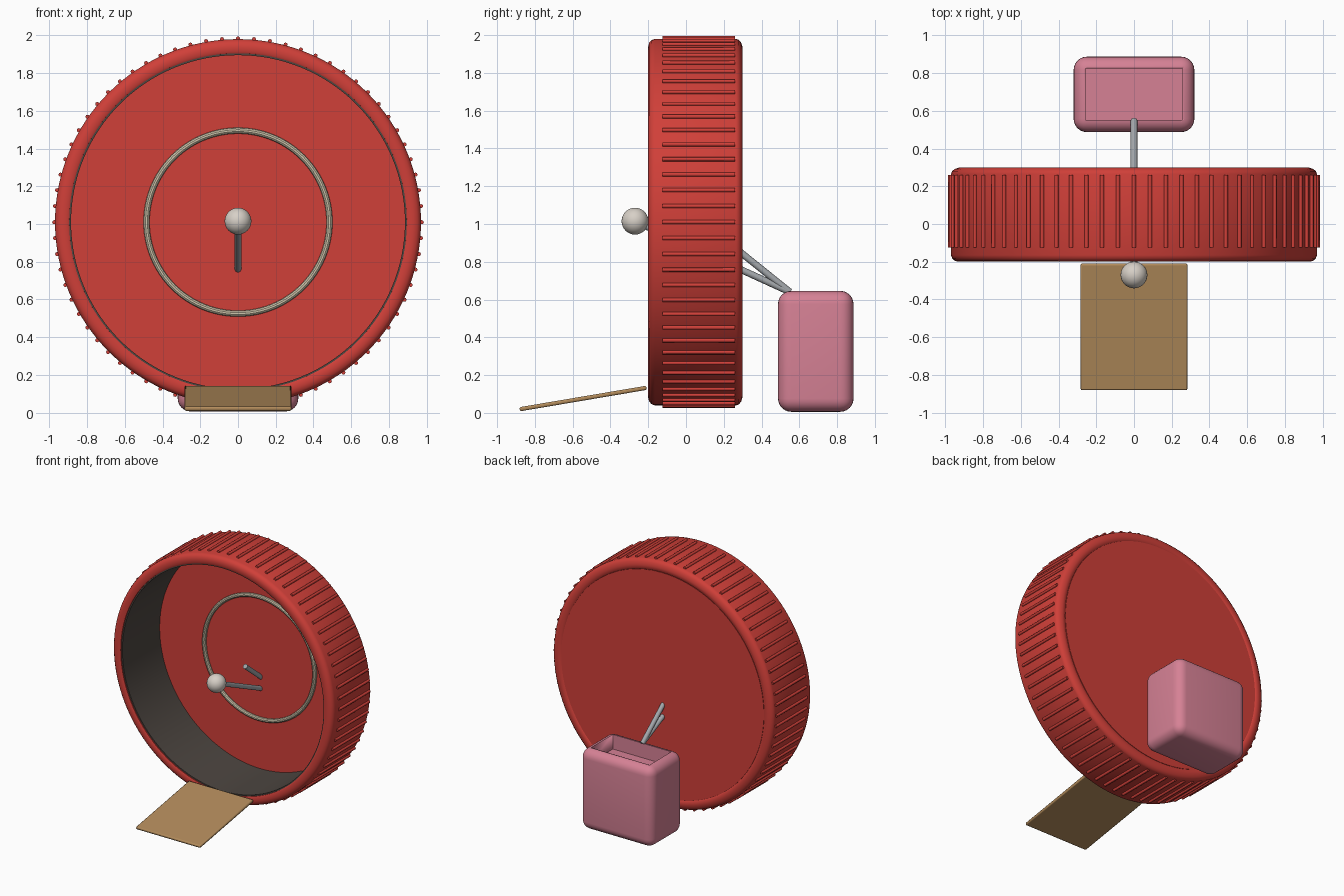
import bpy, bmesh, math
from mathutils import Vector

if "Cube" in bpy.data.objects:
    bpy.data.objects.remove(bpy.data.objects["Cube"])

CZ = 1.01  # wheel axis height


def mat(name, rgb):
    m = bpy.data.materials.new(name)
    m.diffuse_color = (*rgb, 1)
    m.use_nodes = True
    m.node_tree.nodes["Principled BSDF"].inputs["Base Color"].default_value = m.diffuse_color
    return m


RED = mat("red_plastic", (0.63, 0.05, 0.04))
DARK = mat("dark_lining", (0.075, 0.062, 0.053))
PINK = mat("pink_plastic", (0.67, 0.22, 0.30))
TAN = mat("tan_wood", (0.45, 0.26, 0.105))
CREAM = mat("cream_ring", (0.62, 0.56, 0.41))
PEARL = mat("pearl_knob", (0.68, 0.63, 0.57))
STEEL = mat("grey_steel", (0.36, 0.38, 0.40))


def finish(name, bm, material, angle=35):
    bmesh.ops.recalc_face_normals(bm, faces=bm.faces)
    me = bpy.data.meshes.new(name)
    bm.to_mesh(me)
    bm.free()
    me.materials.append(material)
    ob = bpy.data.objects.new(name, me)
    bpy.context.collection.objects.link(ob)
    bpy.ops.object.select_all(action='DESELECT')
    ob.select_set(True)
    bpy.context.view_layer.objects.active = ob
    bpy.ops.object.shade_smooth_by_angle(angle=math.radians(angle))
    return ob


def lathe(name, profile, material, steps=128):
    """Revolve a closed (radius, y) profile around the wheel axis."""
    bm = bmesh.new()
    n = len(profile)
    rings = []
    for i in range(steps):
        a = 2 * math.pi * i / steps
        rings.append([bm.verts.new((r * math.sin(a), y, CZ + r * math.cos(a)))
                      for r, y in profile])
    for i in range(steps):
        p, q = rings[i], rings[(i + 1) % steps]
        for j in range(n):
            k = (j + 1) % n
            bm.faces.new((p[j], p[k], q[k], q[j]))
    return finish(name, bm, material)


def add_rod(bm, a, b, r, sides=16):
    a, b = Vector(a), Vector(b)
    d = b - a
    m = d.to_track_quat('Z', 'Y').to_matrix().to_4x4()
    m.translation = (a + b) / 2
    bmesh.ops.create_cone(bm, cap_ends=True, segments=sides, radius1=r,
                          radius2=r, depth=d.length, matrix=m)


def add_box(bm, lo, hi):
    g = bmesh.ops.create_cube(bm, size=1)
    for v in g['verts']:
        v.co = [l + (c + 0.5) * (h - l) for c, l, h in zip(v.co, lo, hi)]


# Outer drum with rounded lips
lathe("wheel_drum", [
    (0.895, -0.195), (0.905, -0.20), (0.93, -0.20), (0.95, -0.195),
    (0.964, -0.182), (0.97, -0.165), (0.97, 0.265), (0.965, 0.280),
    (0.95, 0.292), (0.925, 0.30), (0.90, 0.298), (0.89, 0.290)], RED)

# Dark running surface inside the drum
lathe("running_surface", [(0.885, -0.188), (0.896, -0.188),
                          (0.896, 0.288), (0.885, 0.288)], DARK)

# Back plate
bm = bmesh.new()
add_rod(bm, (0, 0.280, CZ), (0, 0.294, CZ), 0.891, 128)
finish("back_plate", bm, RED)

# Grip ribs around the drum
bm = bmesh.new()
for i in range(72):
    a = 2 * math.pi * i / 72
    x, z = 0.974 * math.sin(a), CZ + 0.974 * math.cos(a)
    add_rod(bm, (x, -0.125, z), (x, 0.26, z), 0.011, 8)
finish("grip_ribs", bm, RED, 50)

# Decorative ring on the back plate
lathe("plate_ring", [(0.485 + 0.016 * math.cos(t * math.pi / 5),
                      0.270 + 0.016 * math.sin(t * math.pi / 5))
                     for t in range(10)], CREAM, 96)

# Knob at the front of the axle
bm = bmesh.new()
bmesh.ops.create_uvsphere(bm, u_segments=32, v_segments=16, radius=0.071)
bmesh.ops.translate(bm, verts=bm.verts, vec=(0, -0.27, 1.015))
finish("axle_knob", bm, PEARL)

# Two struts meeting at the base box
for name, start in (("long_strut", (0, -0.27, 1.015)),
                    ("short_strut", (0, 0.09, 1.01))):
    bm = bmesh.new()
    add_rod(bm, start, (0, 0.55, 0.64), 0.018)
    finish(name, bm, STEEL)

# Entry ramp
bm = bmesh.new()
add_box(bm, (-0.283, -0.34, -0.011), (0.283, 0.34, 0.011))
ramp = finish("entry_ramp", bm, TAN)
ramp.location = (0, -0.545, 0.076)
ramp.rotation_euler = (math.radians(9.6), 0, 0)
bv = ramp.modifiers.new("soft_edge", 'BEVEL')
bv.width, bv.segments = 0.008, 2

# Rounded base box with an open tray in its top
bm = bmesh.new()
add_box(bm, (-0.32, 0.487, 0.006), (0.32, 0.887, 0.646))
bmesh.ops.bevel(bm, geom=bm.edges[:], offset=0.07, segments=6,
                profile=0.5, affect='EDGES')
box = finish("base_box", bm, PINK)
bm = bmesh.new()
add_box(bm, (-0.257, 0.552, 0.53), (0.257, 0.825, 0.80))
cutter = finish("tray_cutter", bm, PINK)
cutter.hide_render = True
cutter.hide_viewport = True
cut = box.modifiers.new("tray", 'BOOLEAN')
cut.operation = 'DIFFERENCE'
cut.solver = 'EXACT'
cut.object = cutter
